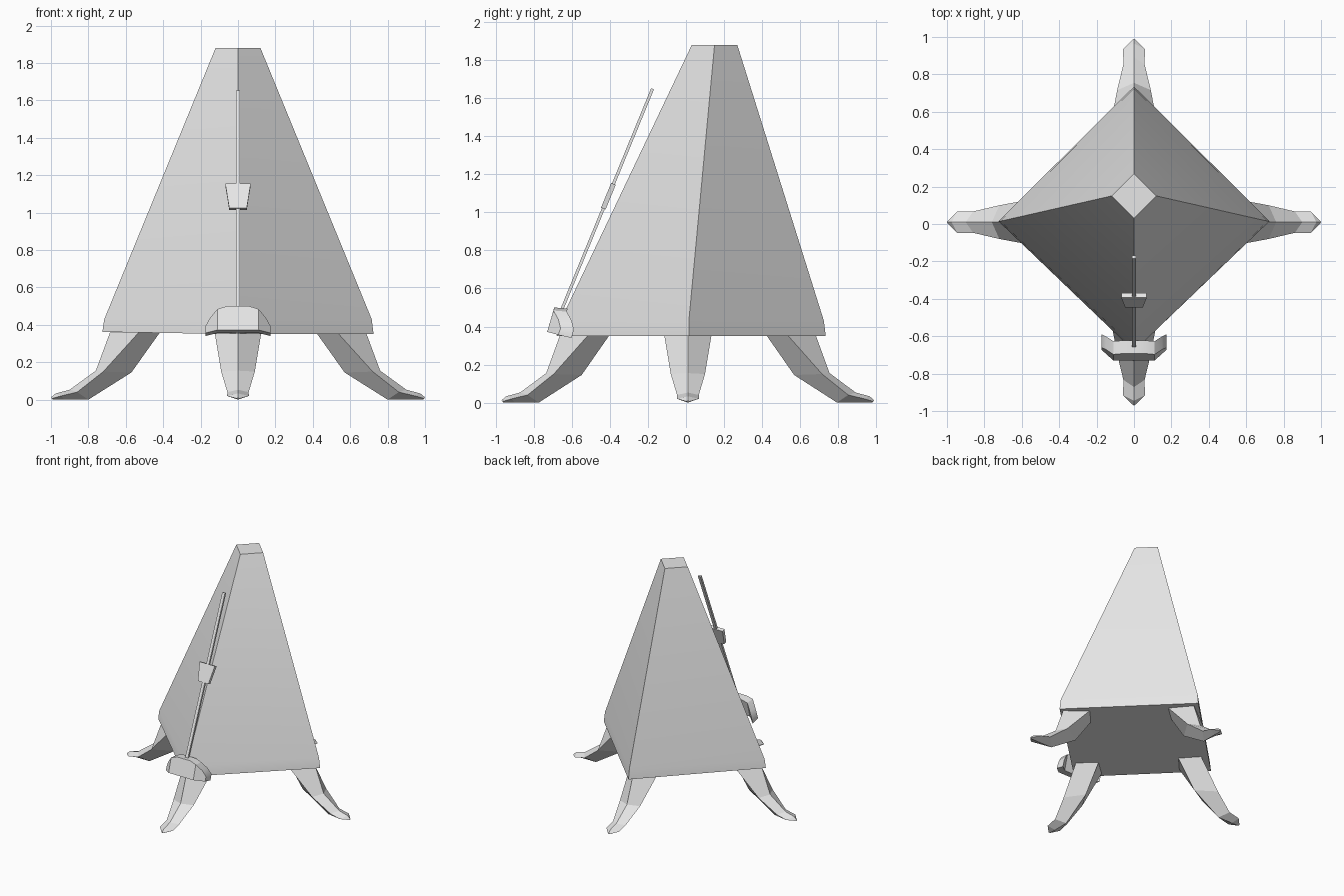
import bpy, bmesh, math
from mathutils import Vector, Matrix

cube = bpy.data.objects.get("Cube")
if cube:
    bpy.data.objects.remove(cube, do_unlink=True)

grey = bpy.data.materials.new("plain_grey")
grey.use_nodes = True
COLOUR = (0.8, 0.8, 0.8, 1)
grey.diffuse_color = COLOUR
grey.node_tree.nodes["Principled BSDF"].inputs["Base Color"].default_value = COLOUR


def loft(name, rings, matrix=None, smooth=None):
    """Skin a closed solid through rings holding equal numbers of points."""
    bm = bmesh.new()
    loops = [[bm.verts.new(p) for p in ring] for ring in rings]
    n = len(loops[0])
    for a, b in zip(loops, loops[1:]):
        for i in range(n):
            j = (i + 1) % n
            bm.faces.new((a[i], a[j], b[j], b[i]))
    bm.faces.new(loops[0])
    bm.faces.new(loops[-1])
    if matrix:
        bm.transform(matrix)
    bmesh.ops.recalc_face_normals(bm, faces=bm.faces)
    mesh = bpy.data.meshes.new(name)
    bm.to_mesh(mesh)
    bm.free()
    mesh.materials.append(grey)
    obj = bpy.data.objects.new(name, mesh)
    bpy.context.collection.objects.link(obj)
    if smooth:
        bpy.ops.object.select_all(action='DESELECT')
        obj.select_set(True)
        bpy.context.view_layer.objects.active = obj
        bpy.ops.object.shade_smooth_by_angle(angle=math.radians(smooth))
    return obj


def diamond(half, side_y, front, back, z, lift=0):
    return [(half, side_y, z), (0, back, z), (-half, side_y, z + lift), (0, front, z)]


# Tapering case with a low rim, leaning slightly back
loft("case", [
    diamond(0.725, 0.015, -0.68, 0.735, 0.35, 0.012),
    diamond(0.715, 0.015, -0.66, 0.725, 0.43),
    diamond(0.12, 0.15, 0.03, 0.27, 1.88),
], smooth=35)

# Legs: diamond sections given as outer, side (with half width), inner
LEG = [
    ((0.684, 0.36), (0.53, 0.36, 0.125), (0.417, 0.36)),
    ((0.76, 0.155), (0.72, 0.15, 0.09), (0.57, 0.145)),
    ((0.90, 0.053), (0.86, 0.04, 0.057), (0.80, 0)),
    ((0.975, 0.033), (0.945, 0.02, 0.058), (0.93, 0)),
    ((1.0, 0.012), (0.995, 0.006, 0.008), (0.99, 0)),
]
leg_rings = [[(o[0], 0, o[1]), (s[0], s[2], s[1]), (i[0], 0, i[1]), (s[0], -s[2], s[1])]
             for o, s, i in LEG]
for k, side in enumerate(("left", "back", "right", "front")):
    turn = Matrix.Translation((0, 0.01, 0)) @ Matrix.Rotation(k * math.pi / 2, 4, 'Z')
    if side in ("back", "front"):
        turn = turn @ Matrix.Scale(0.98, 4, Vector((1, 0, 0)))
    loft(side + "_leg", leg_rings, turn)

# Arched pivot cover with swept-back ends, tilted with the case
half_arch = [(0.175, 0.045), (0.15, 0.085), (0.11, 0.122), (0.06, 0.138)]
arch = [(-x, h) for x, h in half_arch] + [(x, h) for x, h in reversed(half_arch)]
cover_rings = []
for x, h in arch:
    sweep = max(0, abs(x) - 0.11)
    front = -0.73 + sweep * 0.9
    back = front + 0.07
    base = 0.372 - sweep * 0.25
    lean = h * 0.27
    cover_rings.append([(x, front, base), (x, back, base - 0.016),
                        (x, back + lean, base + h - 0.016), (x, front + lean, base + h - 0.01)])
loft("pivot_cover", cover_rings, smooth=30)

# Pendulum rod and its sliding weight share one sloping axis
foot, tip = Vector((0, -0.665, 0.46)), Vector((0, -0.176, 1.65))
axis = (tip - foot).normalized()
outward = Vector((0, -axis.z, axis.y))


def bar_ring(z, width, depth):
    centre = foot + axis * ((z - foot.z) / axis.z)
    return [centre + Vector((sx * width, 0, 0)) + outward * sy * depth
            for sx, sy in ((-1, -1), (1, -1), (1, 1), (-1, 1))]


loft("pendulum_rod", [bar_ring(z, 0.012, 0.008) for z in (foot.z, tip.z)])
loft("pendulum_weight", [bar_ring(1.02, 0.047, 0.013), bar_ring(1.15, 0.068, 0.013)])
